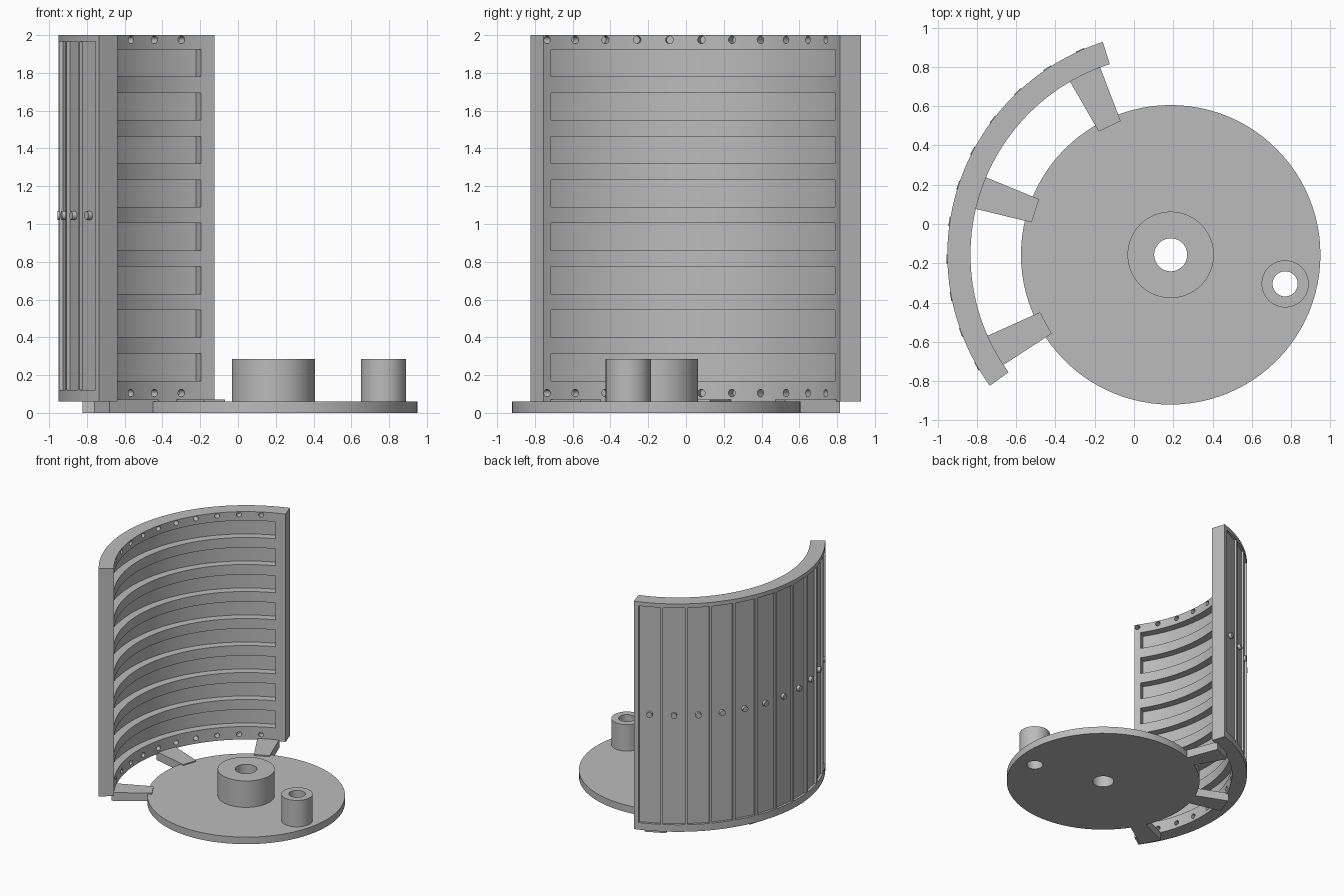
import bpy, bmesh
from math import radians, sin, cos
from mathutils import Matrix, Vector

cube = bpy.data.objects.get("Cube")
if cube:
    bpy.data.objects.remove(cube, do_unlink=True)

CX, CY = 0.187, -0.157          # shared axis of plate and curved wall
R_IN, R_OUT = 1.02, 1.138       # curved wall radii
BASE, TOP = 0.06, 2.0
PITCH = 9.6                     # degrees between neighbouring panels
PANELS = 11

grey = bpy.data.materials.new("plain grey")
grey.use_nodes = True
grey.diffuse_color = (0.5, 0.5, 0.5, 1)
grey.node_tree.nodes["Principled BSDF"].inputs["Base Color"].default_value = (0.5, 0.5, 0.5, 1)


def polar(r, deg, z):
    return Vector((CX + r * cos(radians(deg)), CY + r * sin(radians(deg)), z))


def add_sector(bm, r0, r1, a0, a1, z0, z1, steps):
    """Solid slice of a ring between two angles."""
    rings = []
    for i in range(steps + 1):
        a = a0 + (a1 - a0) * i / steps
        rings.append([bm.verts.new(polar(r, a, z))
                      for r, z in ((r0, z0), (r1, z0), (r1, z1), (r0, z1))])
    for p, q in zip(rings, rings[1:]):
        for k in range(4):
            bm.faces.new((p[k], p[(k + 1) % 4], q[(k + 1) % 4], q[k]))
    bm.faces.new(rings[0])
    bm.faces.new(rings[-1][::-1])


def add_radial_rod(bm, radius, r0, r1, deg, z):
    """Round rod lying along a radius of the shared axis."""
    turn = Matrix.Rotation(radians(deg), 4, 'Z') @ Matrix.Rotation(radians(90), 4, 'Y')
    bmesh.ops.create_cone(bm, cap_ends=True, segments=20, radius1=radius, radius2=radius,
                          depth=r1 - r0,
                          matrix=Matrix.Translation(polar((r0 + r1) / 2, deg, z)) @ turn)


def add_radial_block(bm, r0, r1, half0, half1, deg, z0, z1):
    """Block pointing outwards, with its own half width at each end."""
    side = Vector((-sin(radians(deg)), cos(radians(deg)), 0))
    corners = ((r0, -half0), (r1, -half1), (r1, half1), (r0, half0))
    low, high = [[bm.verts.new(polar(r, deg, z) + side * h) for r, h in corners]
                 for z in (z0, z1)]
    bm.faces.new(low[::-1])
    bm.faces.new(high)
    for k in range(4):
        n = (k + 1) % 4
        bm.faces.new((low[k], low[n], high[n], high[k]))


def add_post(bm, x, y, radius, z0, z1):
    bmesh.ops.create_cone(bm, cap_ends=True, segments=96, radius1=radius, radius2=radius,
                          depth=z1 - z0, matrix=Matrix.Translation((x, y, (z0 + z1) / 2)))


def finish(name, bm):
    bmesh.ops.recalc_face_normals(bm, faces=bm.faces)
    mesh = bpy.data.meshes.new(name)
    bm.to_mesh(mesh)
    bm.free()
    mesh.materials.append(grey)
    obj = bpy.data.objects.new(name, mesh)
    bpy.context.collection.objects.link(obj)
    return obj


def select(obj):
    bpy.ops.object.select_all(action='DESELECT')
    obj.select_set(True)
    bpy.context.view_layer.objects.active = obj


def cut(obj, cutter):
    mod = obj.modifiers.new("cut", 'BOOLEAN')
    mod.operation, mod.solver, mod.object = 'DIFFERENCE', 'EXACT', cutter
    select(obj)
    bpy.ops.object.modifier_apply(modifier=mod.name)
    bpy.data.objects.remove(cutter, do_unlink=True)


def smooth(obj):
    select(obj)
    bpy.ops.object.shade_smooth_by_angle(angle=radians(25))


# Curved wall
bm = bmesh.new()
add_sector(bm, R_IN, R_OUT, 107.7, 215.9, BASE, TOP, 72)
wall = finish("curved_wall", bm)

# Inner shelves slots, outer panel recesses and peg holes
bm = bmesh.new()
for i in range(8):
    z = 0.242 + 0.23 * i
    add_sector(bm, R_IN - 0.05, R_IN + 0.065, 112.1, 213.1, z - 0.072, z + 0.072, 72)
for i in range(PANELS):
    add_radial_block(bm, 1.117, 1.2, 0.084, 0.09, 209.9 - PITCH * i, 0.12, 1.965)
    for z in (0.105, 1.975):
        add_radial_rod(bm, 0.02, R_IN - 0.04, R_IN + 0.06, 214.5 - PITCH * i, z)
cut(wall, finish("wall_cutter", bm))
smooth(wall)

# Knob on every outer panel
bm = bmesh.new()
for i in range(PANELS):
    add_radial_rod(bm, 0.023, 1.112, 1.142, 209.9 - PITCH * i, 1.045)
smooth(finish("panel_knobs", bm))

# Base plate, hub and side post, bored through
posts = ((CX, CY, 0.22, 0.084), (0.77, -0.305, 0.12, 0.064))
bm = bmesh.new()
add_post(bm, CX, CY, 0.763, 0, BASE)
parts = [finish("base_plate", bm)]
for name, (x, y, radius, bore) in zip(("centre_hub", "side_post"), posts):
    bm = bmesh.new()
    add_post(bm, x, y, radius, BASE, 0.285)
    parts.append(finish(name, bm))
for part in parts:
    bm = bmesh.new()
    for x, y, radius, bore in posts:
        add_post(bm, x, y, bore, -0.1, 0.4)
    cut(part, finish("bore_cutter", bm))
    smooth(part)

# Tapered arms joining plate and wall
for name, deg in (("back_arm", 115.4), ("middle_arm", 162), ("front_arm", 208.6)):
    bm = bmesh.new()
    add_radial_block(bm, 0.725, 1.035, 0.062, 0.086, deg, 0, 0.07)
    finish(name, bm)
